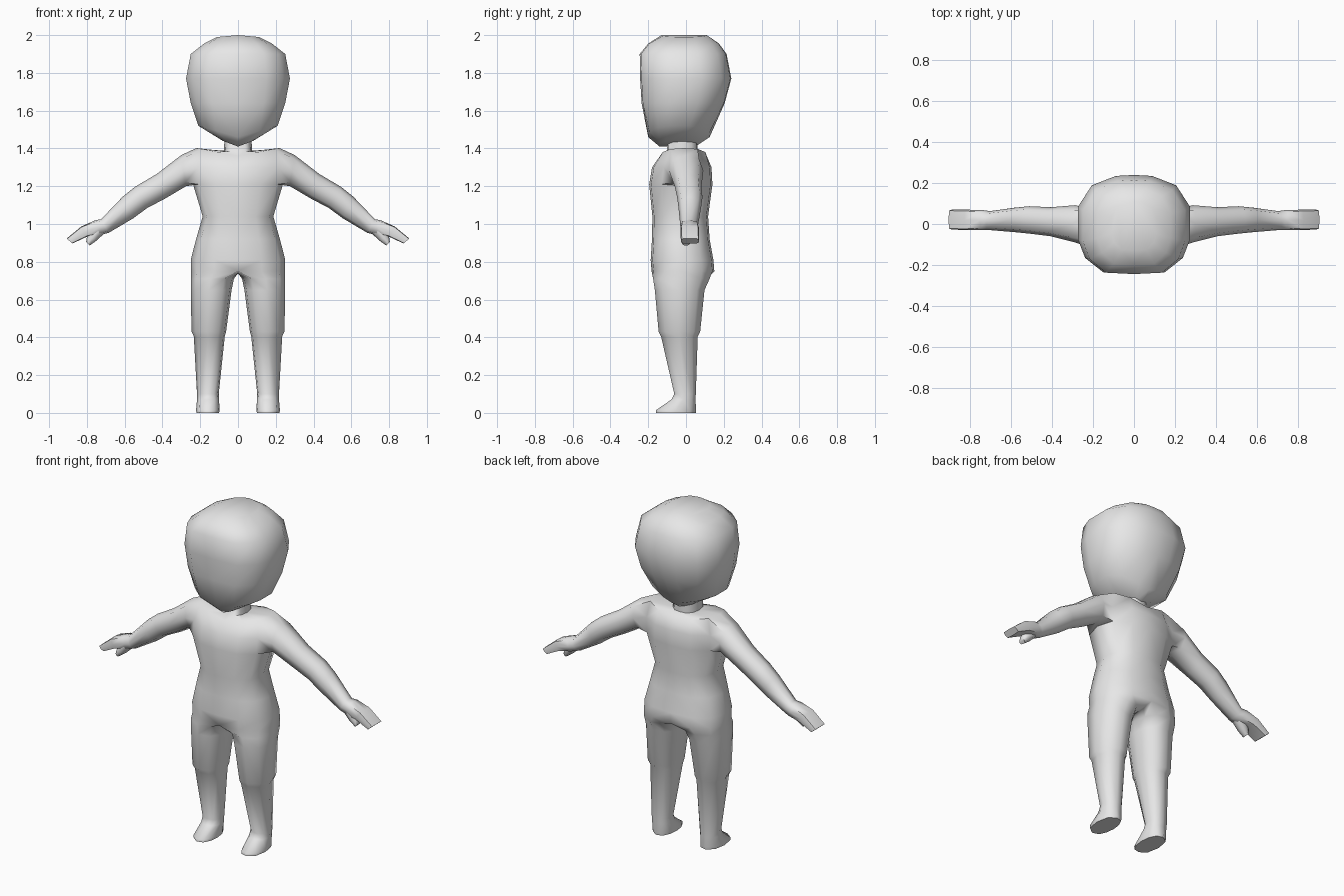
import bpy, bmesh, math

cube = bpy.data.objects.get("Cube")
if cube:
    bpy.data.objects.remove(cube, do_unlink=True)

grey = bpy.data.materials.new("light_grey")
grey.use_nodes = True
grey.diffuse_color = (0.8, 0.8, 0.8, 1)
grey.node_tree.nodes["Principled BSDF"].inputs["Base Color"].default_value = (0.8, 0.8, 0.8, 1)


def ring(bm, shape, z, x0, x1, yf, yb, rise=0.0):
    """Level cross-section; rise lifts the outer side."""
    cy, ry = (yf + yb) / 2, (yb - yf) / 2
    return [bm.verts.new((x0 + (x1 - x0) * u, cy + ry * v, z + rise * abs(u))) for u, v in shape]


def limb_ring(bm, up, low, yf, yb, k=0.75):
    """Eight-sided cross-section between an upper and a lower (x, z) point."""
    pts = [(-1, -k), (-1, 0), (-1, k), (0, 1), (1, k), (1, 0), (1, -k), (0, -1)]
    out = []
    for s, v in pts:
        t = 0.5 + 0.5 * s * (k + (1 - k) * (v == 0))
        out.append(bm.verts.new((low[0] + (up[0] - low[0]) * t, (yf + yb) / 2 + (yb - yf) / 2 * v,
                                 low[1] + (up[1] - low[1]) * t)))
    return out


def bridge(bm, a, b, closed=True, skip=()):
    n = len(a)
    for i in range(n if closed else n - 1):
        if i not in skip:
            j = (i + 1) % n
            bm.faces.new((a[i], a[j], b[j], b[i]))


def finish(bm, name):
    """Mirror the finished half and shade it smooth."""
    bmesh.ops.recalc_face_normals(bm, faces=bm.faces[:])
    me = bpy.data.meshes.new(name)
    bm.to_mesh(me)
    bm.free()
    me.materials.append(grey)
    ob = bpy.data.objects.new(name, me)
    bpy.context.collection.objects.link(ob)
    bpy.ops.object.select_all(action='DESELECT')
    ob.select_set(True)
    bpy.context.view_layer.objects.active = ob
    bpy.ops.object.shade_smooth_by_angle(angle=math.radians(65))
    mod = ob.modifiers.new("Mirror", 'MIRROR')
    mod.merge_threshold = 0.0005
    return ob


# Head: half rings with a flat face and a rounded back
HEAD = [(0, -1), (0.55, -0.97), (0.87, -0.68), (1, -0.3), (1, 0.35), (0.75, 0.79), (0.32, 0.98), (0, 1)]
bm = bmesh.new()
rows = [ring(bm, HEAD, z, 0, w, yf, yb, rise) for z, w, yf, yb, rise in (
    (1.41, 0.08, -0.14, 0.05, 0.03),
    (1.46, 0.21, -0.20, 0.125, 0.06),
    (1.64, 0.25, -0.235, 0.205, 0),
    (1.77, 0.275, -0.243, 0.24, 0),
    (1.90, 0.25, -0.245, 0.215, 0),
    (1.955, 0.18, -0.20, 0.175, 0),
    (2.0, 0.11, -0.13, 0.11, -0.01))]
for a, b in zip(rows, rows[1:]):
    bridge(bm, a, b, closed=False)
bm.faces.new(rows[0])
bm.faces.new(rows[-1])
finish(bm, "head")

# Torso: half rings from hips to neck, leaving an arm opening
TORSO = [(0, -1), (0.5, -0.94), (0.88, -0.6), (1, 0), (0.88, 0.6), (0.5, 0.94), (0, 1)]
bm = bmesh.new()
rows = [ring(bm, TORSO, z, 0, w, yf, yb, rise) for z, w, yf, yb, rise in (
    (0.75, 0.25, -0.182, 0.15, 0),
    (0.81, 0.25, -0.187, 0.145, 0),
    (0.92, 0.222, -0.18, 0.125, 0),
    (1.04, 0.187, -0.178, 0.117, 0),
    (1.21, 0.238, -0.195, 0.14, 0),
    (1.30, 0.24, -0.18, 0.135, 0),
    (1.36, 0.22, -0.13, 0.11, 0.042),
    (1.385, 0.075, -0.10, 0.06, 0),
    (1.47, 0.07, -0.10, 0.06, 0))]
for i, (a, b) in enumerate(zip(rows, rows[1:])):
    bridge(bm, a, b, closed=False, skip=(2, 3) if i in (4, 5) else ())
bm.faces.new(rows[-1])

# Arm and mitten hand, grown from the shoulder opening
r0, r1, r2 = rows[4:7]
last = [r0[2], r0[3], r0[4], r1[4], r2[4], r2[3], r2[2], r1[2]]
for up, low, yf, yb, k in (
        ((0.30, 1.365), (0.275, 1.20), -0.09, 0.092, 0.75),
        ((0.43, 1.265), (0.385, 1.135), -0.06, 0.082, 0.75),
        ((0.545, 1.197), (0.48, 1.085), -0.047, 0.087, 0.75),
        ((0.61, 1.145), (0.555, 1.03), -0.04, 0.08, 0.75),
        ((0.725, 1.025), (0.685, 0.953), -0.03, 0.063, 0.75),
        ((0.755, 1.02), (0.72, 0.945), -0.03, 0.068, 0.8),
        ((0.83, 0.987), (0.795, 0.935), -0.03, 0.07, 0.88),
        ((0.907, 0.923), (0.876, 0.897), -0.027, 0.07, 0.9)):
    new = limb_ring(bm, up, low, yf, yb, k)
    bridge(bm, last, new)
    last = new
bm.faces.new(last)

# Leg and foot, grown from the hip ring closed by three crotch points
LEG = [(0.22, -0.9), (0.55, -1), (0.88, -0.7), (1, 0), (0.88, 0.7), (0.55, 1), (0.22, 0.9),
       (0.05, 0.5), (0, 0), (0.05, -0.5)]
last = rows[0] + [bm.verts.new((0, y, 0.738)) for y in (0.08, 0, -0.09)]
for z, x0, x1, yf, yb in (
        (0.71, 0.022, 0.25, -0.174, 0.125),
        (0.65, 0.034, 0.25, -0.165, 0.098),
        (0.43, 0.063, 0.246, -0.145, 0.075),
        (0.405, 0.07, 0.234, -0.132, 0.062),
        (0.10, 0.102, 0.217, -0.062, 0.052),
        (0.07, 0.10, 0.217, -0.078, 0.05),
        (0.015, 0.098, 0.222, -0.158, 0.054),
        (0.0, 0.10, 0.22, -0.158, 0.052)):
    new = ring(bm, LEG, z, x0, x1, yf, yb)
    bridge(bm, last, new)
    last = new
bm.faces.new(last)
finish(bm, "body")

# Thumb
bm = bmesh.new()
rows = [limb_ring(bm, up, low, yf, yb) for up, low, yf, yb in (
    ((0.765, 0.985), (0.70, 0.958), -0.025, 0.045),
    ((0.80, 0.93), (0.745, 0.915), -0.025, 0.03),
    ((0.804, 0.905), (0.785, 0.886), -0.02, 0.02))]
for a, b in zip(rows, rows[1:]):
    bridge(bm, a, b)
bm.faces.new(rows[0])
bm.faces.new(rows[-1])
finish(bm, "thumb")
